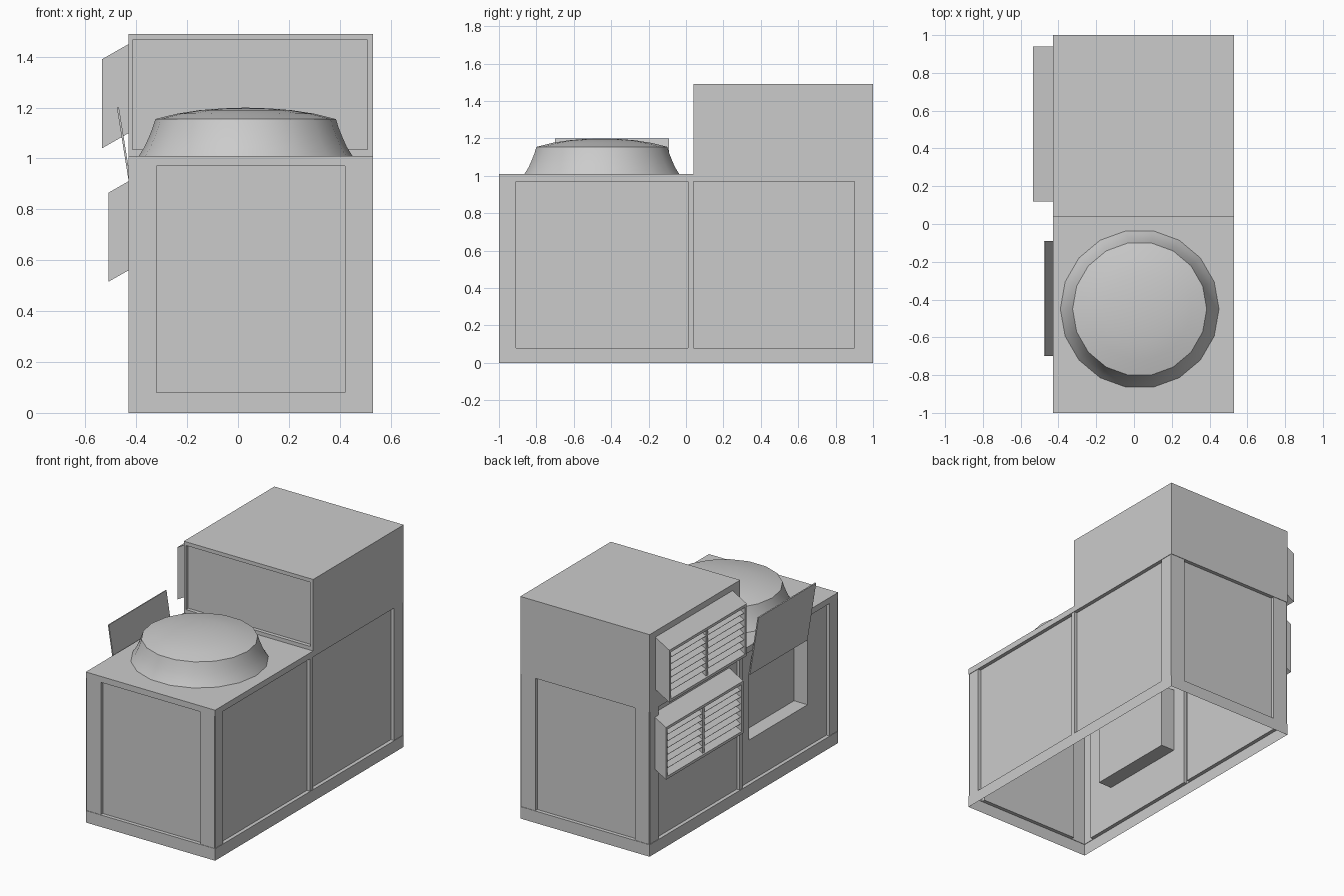
import bpy, bmesh, math
from mathutils import Vector

if "Cube" in bpy.data.objects:
    bpy.data.objects.remove(bpy.data.objects["Cube"])

grey = bpy.data.materials.new("painted_metal_grey")
grey.diffuse_color = (0.6, 0.6, 0.6, 1)
grey.use_nodes = True
grey.node_tree.nodes["Principled BSDF"].inputs["Base Color"].default_value = grey.diffuse_color

X0, X1, Y0, Y1 = -0.43, 0.53, -1.0, 1.0
BASE, LIP, DECK, TOP = 0.08, 0.97, 1.01, 1.49   # main heights
BOX_Y = 0.04                                    # front of the upper box
POST, PANEL = 0.003, 0.025                      # recess of posts and panels


def finish(name, bm, smooth=False):
    me = bpy.data.meshes.new(name)
    bm.to_mesh(me)
    bm.free()
    for p in me.polygons:
        p.use_smooth = smooth
    me.materials.append(grey)
    ob = bpy.data.objects.new(name, me)
    bpy.context.collection.objects.link(ob)
    return ob


def relief(name, place, us, vs, depth, outward, skirt=None):
    """Stepped sheet: a grid of cells, each pushed in by depth(u, v)."""
    bm = bmesh.new()
    nu, nv = len(us) - 1, len(vs) - 1

    def d(i, j):
        if 0 <= i < nu and 0 <= j < nv:
            return depth((us[i] + us[i + 1]) / 2, (vs[j] + vs[j + 1]) / 2)
        return skirt

    def quad(*pts):
        bm.faces.new([bm.verts.new(place(*p)) for p in pts])

    for i in range(nu + 1):
        for j in range(nv + 1):
            u, v, c = us[i], vs[j], d(i, j)
            if i < nu and j < nv:
                quad((u, v, c), (us[i + 1], v, c), (us[i + 1], vs[j + 1], c), (u, vs[j + 1], c))
            if j < nv:
                a, b = d(i - 1, j), d(i, j)
                if None not in (a, b) and a != b:
                    quad((u, v, a), (u, v, b), (u, vs[j + 1], b), (u, vs[j + 1], a))
            if i < nu:
                a, b = d(i, j - 1), d(i, j)
                if None not in (a, b) and a != b:
                    quad((u, v, a), (u, v, b), (us[i + 1], v, b), (us[i + 1], v, a))
    bmesh.ops.remove_doubles(bm, verts=bm.verts, dist=1e-5)
    bmesh.ops.recalc_face_normals(bm, faces=bm.faces)
    bm.normal_update()
    out = Vector(outward)
    if sum(f.normal.dot(out) * f.calc_area() for f in bm.faces) < 0:
        bmesh.ops.reverse_faces(bm, faces=bm.faces)
    return finish(name, bm)


def sheet(name, quads):
    bm = bmesh.new()
    for q in quads:
        bm.faces.new([bm.verts.new(p) for p in q])
    return finish(name, bm)


def lathe(name, profile, cx, cy, n=18):
    bm = bmesh.new()
    rings = []
    for r, z in profile:
        if r == 0:
            rings.append([bm.verts.new((cx, cy, z))] * n)
        else:
            rings.append([bm.verts.new((cx + r * math.cos(2 * math.pi * k / n),
                                        cy + r * math.sin(2 * math.pi * k / n), z)) for k in range(n)])
    for a, b in zip(rings, rings[1:]):
        for k in range(n):
            m = (k + 1) % n
            vs = [a[k], a[m], b[m], b[k]]
            bm.faces.new(list(dict.fromkeys(vs)))
    return finish(name, bm, True)


# Cabinet walls: base and top bands, posts and recessed panels
def end_depth(x, z):
    if z < BASE or z > LIP:
        return 0
    return PANEL if -0.32 < x < 0.42 else POST


def side_depth(y, z):
    if z < BASE or z > LIP:
        return 0
    return PANEL if -0.91 < y < 0.01 or 0.04 < y < 0.90 else POST


def window_depth(y, z):
    # left side also has a shallow access pocket
    if -0.71 < y < -0.09 and 0.36 < z < 0.80:
        return PANEL + 0.1
    return side_depth(y, z)


ZS = [0, BASE, LIP, DECK]
XS = [X0, -0.32, 0.42, X1]
relief("front_wall", lambda x, z, d: (x, Y0 + d, z), XS, ZS, end_depth, (0, -1, 0))
relief("back_wall", lambda x, z, d: (x, Y1 - d, z), XS, ZS, end_depth, (0, 1, 0))
relief("right_wall", lambda y, z, d: (X1 - d, y, z),
       [Y0, -0.91, 0.01, 0.04, 0.90, Y1], ZS, side_depth, (1, 0, 0))
relief("left_wall", lambda y, z, d: (X0 + d, y, z),
       [Y0, -0.91, -0.71, -0.09, 0.01, 0.04, 0.90, Y1],
       [0, BASE, 0.36, 0.80, LIP, DECK], window_depth, (-1, 0, 0))

# Deck under the fan
sheet("deck", [[(X0, Y0, DECK), (X1, Y0, DECK), (X1, BOX_Y, DECK), (X0, BOX_Y, DECK)]])

# Upper box: plain shell plus a recessed front panel
sheet("upper_box", [
    [(X0, BOX_Y, TOP), (X1, BOX_Y, TOP), (X1, Y1, TOP), (X0, Y1, TOP)],
    [(X1, BOX_Y, DECK), (X1, Y1, DECK), (X1, Y1, TOP), (X1, BOX_Y, TOP)],
    [(X0, Y1, DECK), (X0, BOX_Y, DECK), (X0, BOX_Y, TOP), (X0, Y1, TOP)],
    [(X1, Y1, DECK), (X0, Y1, DECK), (X0, Y1, TOP), (X1, Y1, TOP)]])
relief("upper_box_front", lambda x, z, d: (x, BOX_Y + d, z),
       [X0, -0.415, 0.51, X1], [DECK, 1.035, 1.465, TOP],
       lambda x, z: PANEL if -0.415 < x < 0.51 and 1.035 < z < 1.465 else 0, (0, -1, 0))

# Fan shroud and domed cap
lathe("fan_shroud", [(0.42, DECK), (0.398, 1.045), (0.38, 1.085), (0.366, 1.12), (0.355, 1.155)],
      0.03, -0.45)
lathe("fan_cap", [(0.355, 1.155), (0.27, 1.176), (0.18, 1.19), (0.09, 1.197), (0, 1.2)], 0.03, -0.45)


# Slanted louvre hoods on the left side
def louvre(name, x, z0):
    ya, yb, h, slope, rim = 0.12, 0.94, 0.35, 0.57, 0.018
    mid = (ya + yb) / 2

    def place(y, z, d):
        return (x + d, y, z0 + z + d * slope)

    def depth(y, z):
        if not (ya + rim < y < yb - rim and rim < z < h - rim):
            return 0
        return 0.008 if abs(y - mid) < 0.01 else 0.085

    relief(name + "_hood", place,
           [ya, ya + rim, mid - 0.01, mid + 0.01, yb - rim, yb],
           [0, rim, h - rim, h], depth, (-1, 0, 0), skirt=0.105)
    slats = []
    for a, b in ((ya + rim, mid - 0.01), (mid + 0.01, yb - rim)):
        for k in range(1, 7):
            z = rim + (h - 2 * rim) * k / 7
            slats.append([place(a, z, 0.085), place(a, z, 0.008), place(b, z, 0.008), place(b, z, 0.085)])
            slats[-1].reverse()
    sl = sheet(name + "_slats", slats)
    sol = sl.modifiers.new("thickness", "SOLIDIFY")
    sol.thickness = 0.004


louvre("upper_louvre", -0.535, 1.04)
louvre("lower_louvre", -0.51, 0.515)

# Raised access flap hinged above the pocket
flap = sheet("access_flap", [[(-0.408, -0.70, 0.80), (-0.408, -0.09, 0.80),
                              (-0.472, -0.09, 1.20), (-0.472, -0.70, 1.20)]])
thick = flap.modifiers.new("thickness", "SOLIDIFY")
thick.thickness = 0.008
thick.offset = 0
